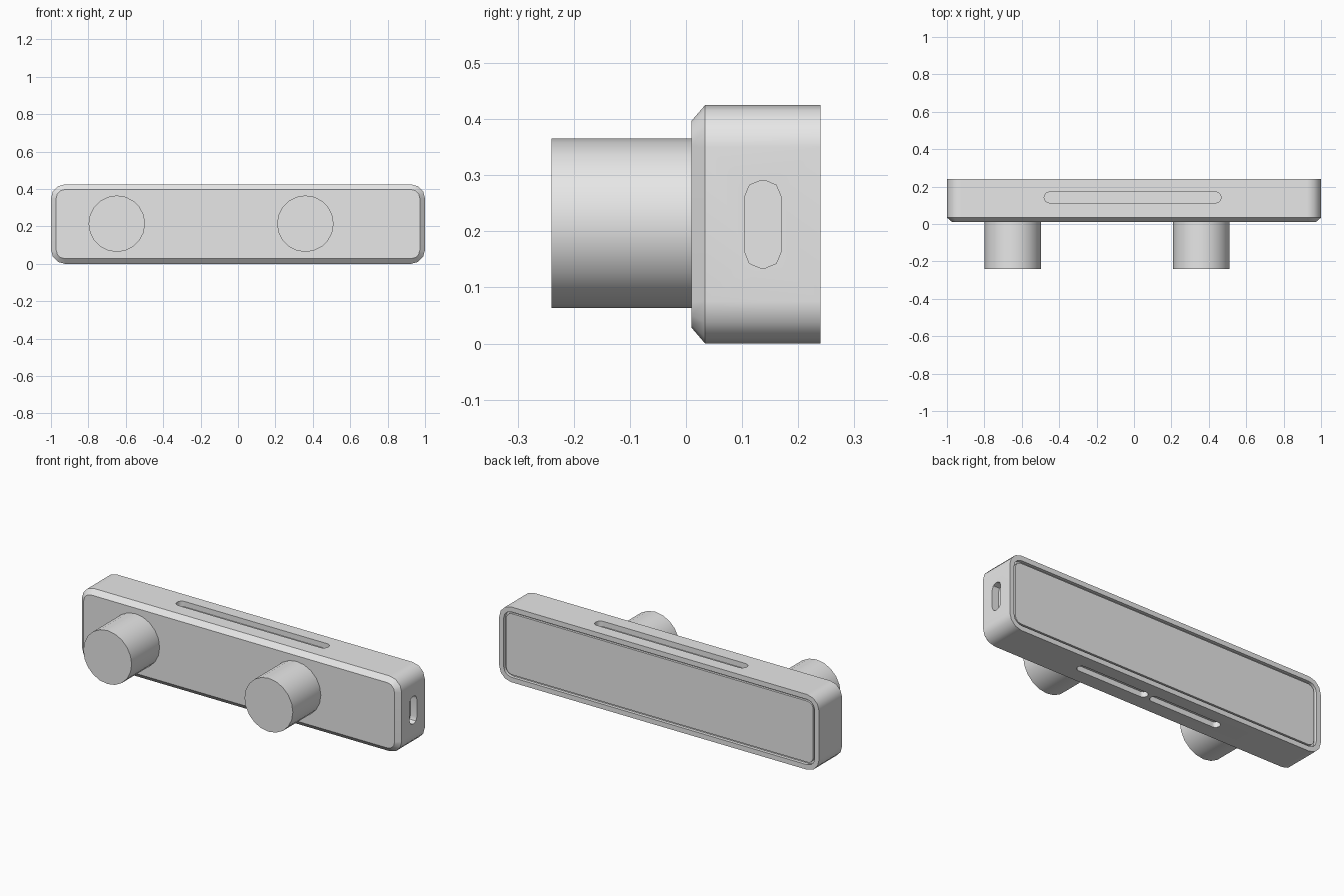
import bpy, bmesh, math
from mathutils import Vector

if "Cube" in bpy.data.objects:
    bpy.data.objects.remove(bpy.data.objects["Cube"], do_unlink=True)

grey = bpy.data.materials.new("light grey")
grey.use_nodes = True
grey.diffuse_color = (0.8, 0.8, 0.8, 1)
grey.node_tree.nodes["Principled BSDF"].inputs["Base Color"].default_value = (0.8, 0.8, 0.8, 1)

MID = 0.2125  # centre height of the body


def rounded(w, h, r, segs):
    """Outline of a rounded rectangle centred on the origin."""
    pts = []
    for i, (sx, sy) in enumerate(((1, 1), (-1, 1), (-1, -1), (1, -1))):
        for k in range(segs + 1):
            a = math.pi / 2 * (i + k / segs)
            pts.append((sx * (w / 2 - r) + r * math.cos(a),
                        sy * (h / 2 - r) + r * math.sin(a)))
    return pts


def loft(name, loops):
    """Skin a stack of equal outlines and cap both ends."""
    bm = bmesh.new()
    rings = [[bm.verts.new(p) for p in loop] for loop in loops]
    for a, b in zip(rings, rings[1:]):
        for i in range(len(a)):
            j = (i + 1) % len(a)
            bm.faces.new((a[i], a[j], b[j], b[i]))
    bm.faces.new(rings[0])
    bm.faces.new(rings[-1])
    bmesh.ops.recalc_face_normals(bm, faces=bm.faces)
    mesh = bpy.data.meshes.new(name)
    bm.to_mesh(mesh)
    bm.free()
    mesh.materials.append(grey)
    obj = bpy.data.objects.new(name, mesh)
    bpy.context.collection.objects.link(obj)
    return obj


def select(obj):
    bpy.ops.object.select_all(action="DESELECT")
    obj.select_set(True)
    bpy.context.view_layer.objects.active = obj


# Body: front bevel, straight sides, back rim, groove and back panel
def body_ring(inset, y, r):
    return [Vector((x, y, z + MID))
            for x, z in rounded(2 - 2 * inset, 0.425 - 2 * inset, r, 3)]


body = loft("body", [body_ring(*ring) for ring in (
    (0.028, 0.01, 0.045), (0, 0.034, 0.075), (0, 0.24, 0.075),
    (0.028, 0.24, 0.047), (0.028, 0.222, 0.047),
    (0.04, 0.222, 0.035), (0.04, 0.235, 0.035))])


# Slots: long one on top, two underneath, a short one in the left end
def flat_slot(name, x0, x1, width, z0, z1):
    outline = rounded(x1 - x0, width, width * 0.48, 4)
    return loft(name, [[Vector((x + (x0 + x1) / 2, y + 0.142, z)) for x, y in outline]
                       for z in (z0, z1)])


port_outline = rounded(0.064, 0.156, 0.028, 2)
cutters = [
    flat_slot("top_slot_cutter", -0.48, 0.465, 0.058, 0.395, 0.5),
    flat_slot("bottom_slot_cutter_left", 0.035, 0.48, 0.05, -0.1, 0.03),
    flat_slot("bottom_slot_cutter_right", -0.43, 0.012, 0.05, -0.1, 0.03),
    loft("port_cutter", [[Vector((x, y + 0.137, z + MID)) for y, z in port_outline]
                         for x in (0.96, 1.1)]),
]
for cutter in cutters:
    cutter.hide_render = True
    mod = body.modifiers.new("cut", "BOOLEAN")
    mod.operation = "DIFFERENCE"
    mod.solver = "EXACT"
    mod.object = cutter
    select(body)
    bpy.ops.object.modifier_apply(modifier=mod.name)
    bpy.data.objects.remove(cutter, do_unlink=True)

# Two barrels on the front
barrels = []
for name, x in (("right_barrel", -0.648), ("left_barrel", 0.36)):
    circle = [(0.151 * math.cos(math.tau * i / 20), 0.151 * math.sin(math.tau * i / 20))
              for i in range(20)]
    barrels.append(loft(name, [[Vector((x + u, y, MID + 0.002 + v)) for u, v in circle]
                               for y in (-0.24, 0.02)]))

for obj in [body] + barrels:
    select(obj)
    bpy.ops.object.shade_smooth_by_angle(angle=math.radians(35))
    obj.modifiers.new("even_normals", "WEIGHTED_NORMAL").keep_sharp = True
